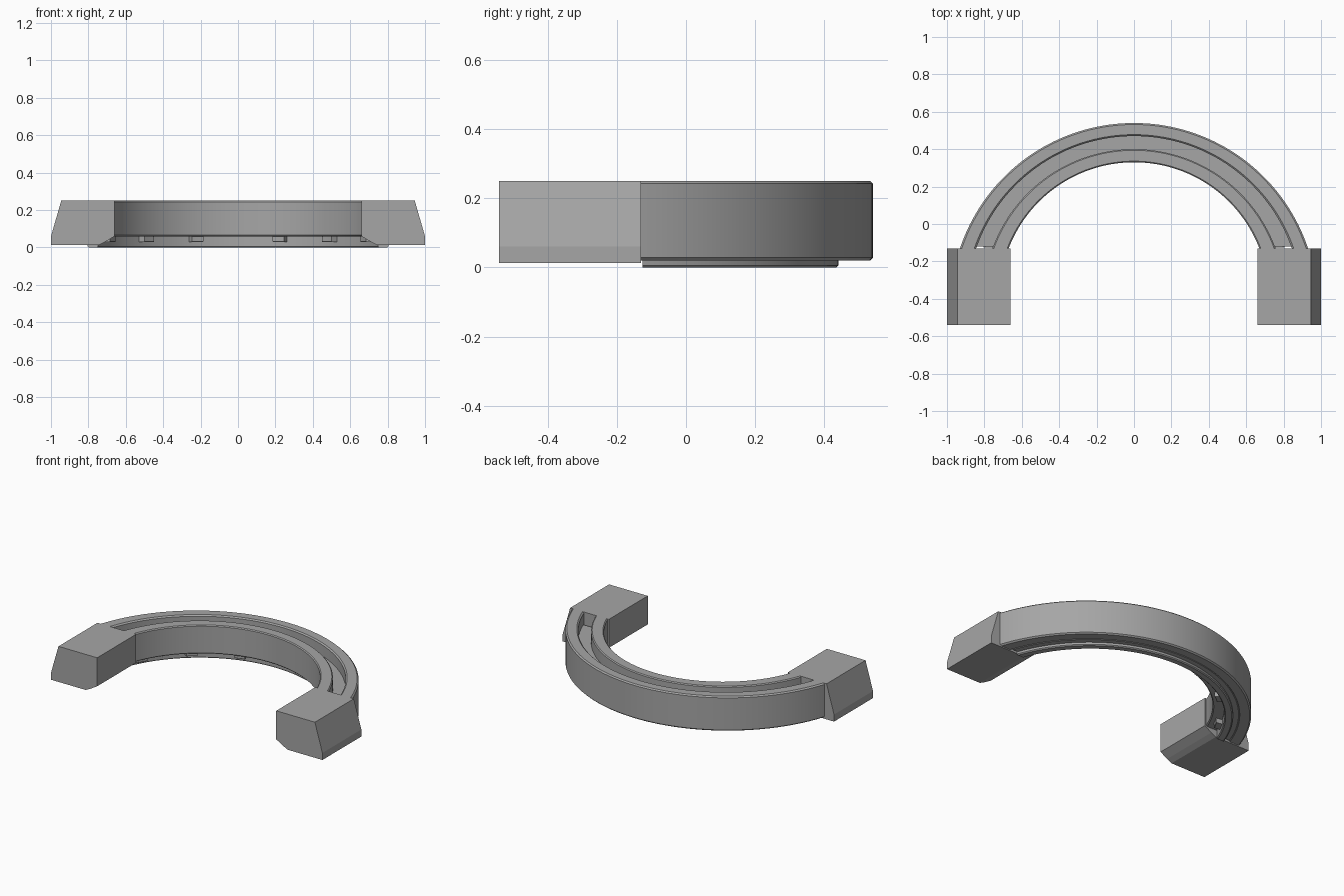
import bpy, bmesh, math

cube = bpy.data.objects.get("Cube")
if cube:
    bpy.data.objects.remove(cube, do_unlink=True)

grey = bpy.data.materials.new("mid grey")
grey.use_nodes = True
colour = (0.38, 0.38, 0.38, 1)
grey.diffuse_color = colour
grey.node_tree.nodes["Principled BSDF"].inputs["Base Color"].default_value = colour

END_Y = -0.13


def arc_point(crown, t, end_y):
    """Point on the arc whose crown is at y=crown; t runs from -1 to 1."""
    half = 0.67 + 1.24 * (crown - 0.33)
    rise = crown - END_Y
    radius = (half ** 2 + rise ** 2) / (2 * rise)
    centre = crown - radius
    a = t * math.acos((end_y - centre) / radius)
    return radius * math.sin(a), centre + radius * math.cos(a)


def finish(name, bm, smooth=False):
    bmesh.ops.recalc_face_normals(bm, faces=bm.faces)
    mesh = bpy.data.meshes.new(name)
    bm.to_mesh(mesh)
    bm.free()
    mesh.materials.append(grey)
    obj = bpy.data.objects.new(name, mesh)
    bpy.context.collection.objects.link(obj)
    if smooth:
        bpy.ops.object.select_all(action='DESELECT')
        obj.select_set(True)
        bpy.context.view_layer.objects.active = obj
        bpy.ops.object.shade_smooth_by_angle(angle=math.radians(25))
    return obj


def sweep(name, profile, end_y=END_Y, t0=-1, t1=1, steps=72):
    """Sweep a (crown, z) profile along the horseshoe."""
    bm = bmesh.new()
    rings = []
    for i in range(steps + 1):
        t = t0 + (t1 - t0) * i / steps
        rings.append([bm.verts.new((*arc_point(c, t, end_y), z)) for c, z in profile])
    n = len(profile)
    for a, b in zip(rings, rings[1:]):
        for j in range(n):
            k = (j + 1) % n
            bm.faces.new((a[j], a[k], b[k], b[j]))
    bm.faces.new(rings[0])
    bm.faces.new(rings[-1])
    return finish(name, bm, True)


def chamfered(c0, c1, z0, z1, b):
    return [(c0 + b, z0), (c1 - b, z0), (c1, z0 + b), (c1, z1 - b),
            (c1 - b, z1), (c0 + b, z1), (c0, z1 - b), (c0, z0 + b)]


# Outer and inner walls of the horseshoe
sweep("outer_wall", chamfered(0.47, 0.54, 0.02, 0.25, 0.008))
sweep("inner_wall", chamfered(0.33, 0.40, 0.06, 0.25, 0.006))

# Sunken channel floor and the ridge beneath it
sweep("channel_floor", chamfered(0.395, 0.475, 0.02, 0.17, 0.004), -0.12)
sweep("bottom_ridge", chamfered(0.395, 0.44, 0.0, 0.03, 0.006), -0.125)

# Small blocks under the inner wall
for i, t in enumerate((-0.9, -0.56, -0.24, 0.24, 0.56, 0.9)):
    sweep(f"underside_block_{i + 1}", chamfered(0.36, 0.40, 0.03, 0.065, 0.002),
          END_Y, t - 0.035, t + 0.035, 4)

# Tapered end blocks, one per side
block_profile = [(0.66, 0.25), (0.945, 0.25), (1.0, 0.06), (1.0, 0.013),
                 (0.745, 0.013), (0.71, 0.03), (0.66, 0.06)]
for side, sign in (("left", 1), ("right", -1)):
    bm = bmesh.new()
    front = [bm.verts.new((sign * x, -0.54, z)) for x, z in block_profile]
    face = bm.faces.new(front)
    out = bmesh.ops.extrude_face_region(bm, geom=[face], use_keep_orig=True)
    moved = [v for v in out["geom"] if isinstance(v, bmesh.types.BMVert)]
    bmesh.ops.translate(bm, verts=moved, vec=(0, END_Y + 0.54, 0))
    finish(f"{side}_end_block", bm)
